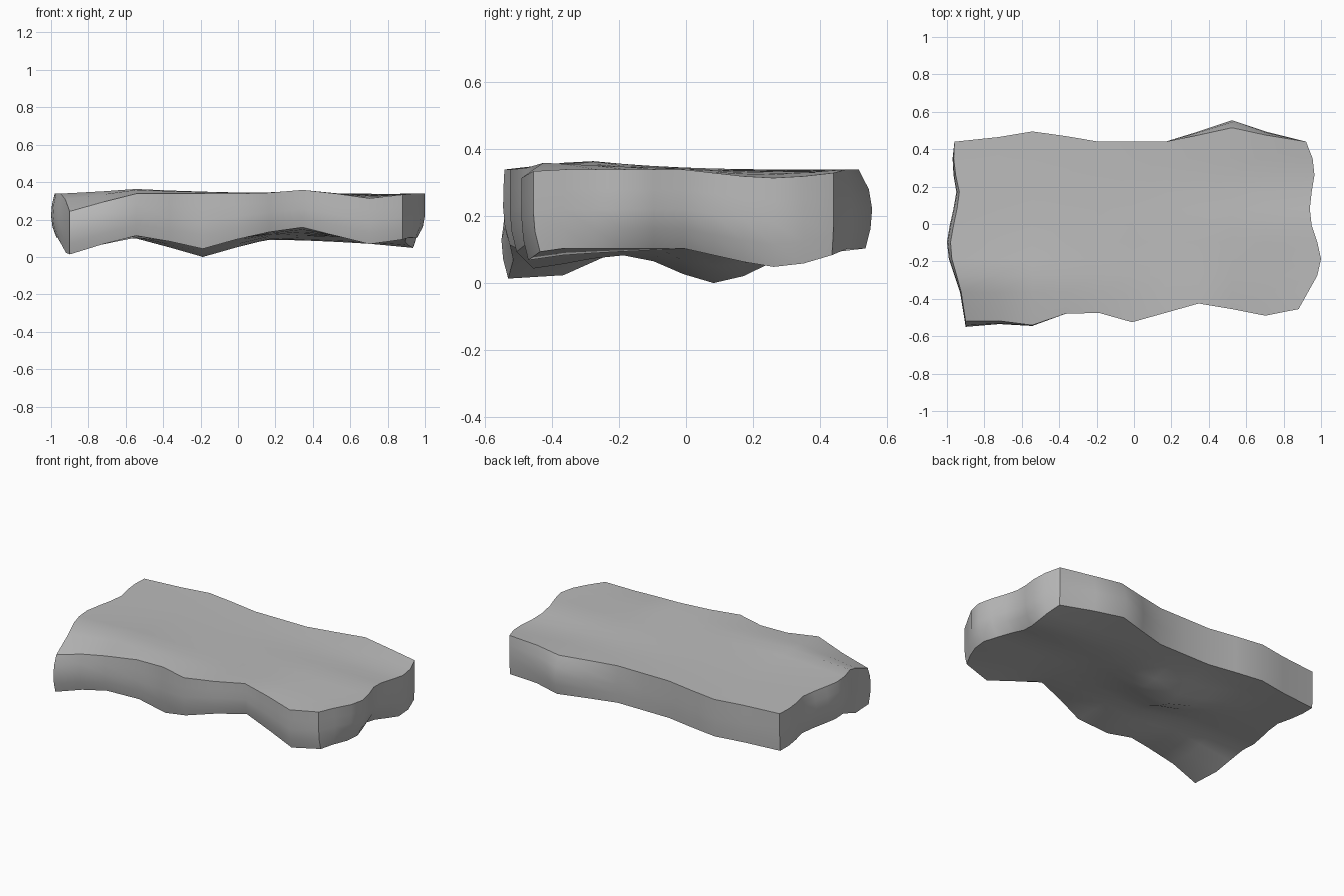
import bpy, bmesh, math

cube = bpy.data.objects.get("Cube")
if cube:
    bpy.data.objects.remove(cube, do_unlink=True)

N = 10            # grid cells along each side
RINGS = 4         # wall bands between the two rims
TOP, BOTTOM = 0.335, 0.10

# Wavy outline: y along front and back, x along left-hand and right-hand ends
front = [-.55, -.535, -.545, -.48, -.475, -.525, -.475, -.425, -.455, -.49, -.455]
back = [.44, .465, .495, .47, .44, .44, .44, .495, .555, .495, .44]
west = [-.9, -.93, -.96, -.99, -1, -.985, -.965, -.95, -.965, -.97, -.96]
east = [.88, .93, .98, 1, .98, .95, .94, .95, .965, .955, .92]

# Rim height changes, ordered front, back, west, east
flat = [0] * (N + 1)
top_rim = ([-.095, -.045, 0, 0, 0, 0, .005, .02, 0, -.025, -.005],
           [0] * N + [-.01],
           [-.095, -.03] + [0] * (N - 1),
           [-.005, 0, 0, 0, 0, 0, -.01, -.02, -.025, -.02, -.01])
bottom_rim = ([-.09, -.035, .01, -.02, -.06, -.01, .03, .055, .01, -.035, -.01],
              [0] * N + [-.02],
              [-.09, -.08, -.04] + [0] * (N - 2),
              [-.01, 0, 0, 0, 0, 0, -.02, -.04, -.055, -.045, -.02])


def rim_blend(rim, i, j):
    """Carry the rim heights inward, fading quickly towards the middle."""
    f, b, w, e = rim
    u, v = i / N, j / N
    u0, u1, v0, v1 = (1 - u) ** 3, u ** 3, (1 - v) ** 3, v ** 3
    edges = v0 * f[i] + v1 * b[i] + u0 * w[j] + u1 * e[j]
    corners = v0 * (u0 * f[0] + u1 * f[N]) + v1 * (u0 * b[0] + u1 * b[N])
    return edges - corners


def plan(i, j, t):
    """Plan position; t runs down the wall from upper rim to lower rim."""
    x, y = -.9 + .178 * i, -.455 + .0895 * j
    upper, lower = max(0, 1 - 2 * t) ** 2, max(0, 2 * t - 1) ** 2
    bow = math.sin(math.pi * j / N)
    if i == 0:
        x = west[j] + bow * (.02 * upper + .03 * lower)
    if i == N:
        x = east[j] - bow * .05 * lower
    if j == 0:
        y = front[i] + .02 * lower + max(0, .03 - .013 * i) * upper
    if j == N:
        bump = max(0, back[i] - .44) if i > N / 2 else 0
        y = back[i] - .35 * bump * upper - (.005 + .13 * bump) * lower
    return x, y


def height(i, j, t):
    x, y = plan(i, j, t)
    hi = TOP + rim_blend(top_rim, i, j)
    lo = BOTTOM + rim_blend(bottom_rim, i, j)
    # Low belly under the slab
    if 0 < i < N and 0 < j < N:
        lo -= .1 * math.exp(-((x + .19) / .22) ** 2 - ((y - .09) / .17) ** 2)
    return hi + (lo - hi) * t


bm = bmesh.new()
verts = {}


def vert(i, j, k):
    if (i, j, k) not in verts:
        t = k / RINGS
        verts[i, j, k] = bm.verts.new((*plan(i, j, t), height(i, j, t)))
    return verts[i, j, k]


# Upper and lower surfaces
for i in range(N):
    for j in range(N):
        cell = [(i, j), (i + 1, j), (i + 1, j + 1), (i, j + 1)]
        bm.faces.new([vert(*c, 0) for c in cell])
        bm.faces.new([vert(*c, RINGS) for c in reversed(cell)])

# Curved walls around the outline
loop = ([(i, 0) for i in range(N)] + [(N, j) for j in range(N)]
        + [(i, N) for i in range(N, 0, -1)] + [(0, j) for j in range(N, 0, -1)])
for a, b in zip(loop, loop[1:] + loop[:1]):
    for k in range(RINGS):
        bm.faces.new([vert(*a, k), vert(*a, k + 1), vert(*b, k + 1), vert(*b, k)])

# Rest the slab on the ground
bmesh.ops.recalc_face_normals(bm, faces=bm.faces)
low = min(v.co.z for v in bm.verts)
bmesh.ops.translate(bm, verts=bm.verts, vec=(0, 0, -low))

mesh = bpy.data.meshes.new("stone_slab")
bm.to_mesh(mesh)
bm.free()
slab = bpy.data.objects.new("stone_slab", mesh)
bpy.context.collection.objects.link(slab)

# Plain grey stone
stone = bpy.data.materials.new("stone_grey")
stone.use_nodes = True
colour = (.5, .5, .5, 1)
stone.diffuse_color = colour
stone.node_tree.nodes["Principled BSDF"].inputs["Base Color"].default_value = colour
mesh.materials.append(stone)

bpy.context.view_layer.objects.active = slab
slab.select_set(True)
bpy.ops.object.shade_smooth_by_angle(angle=math.radians(40))
